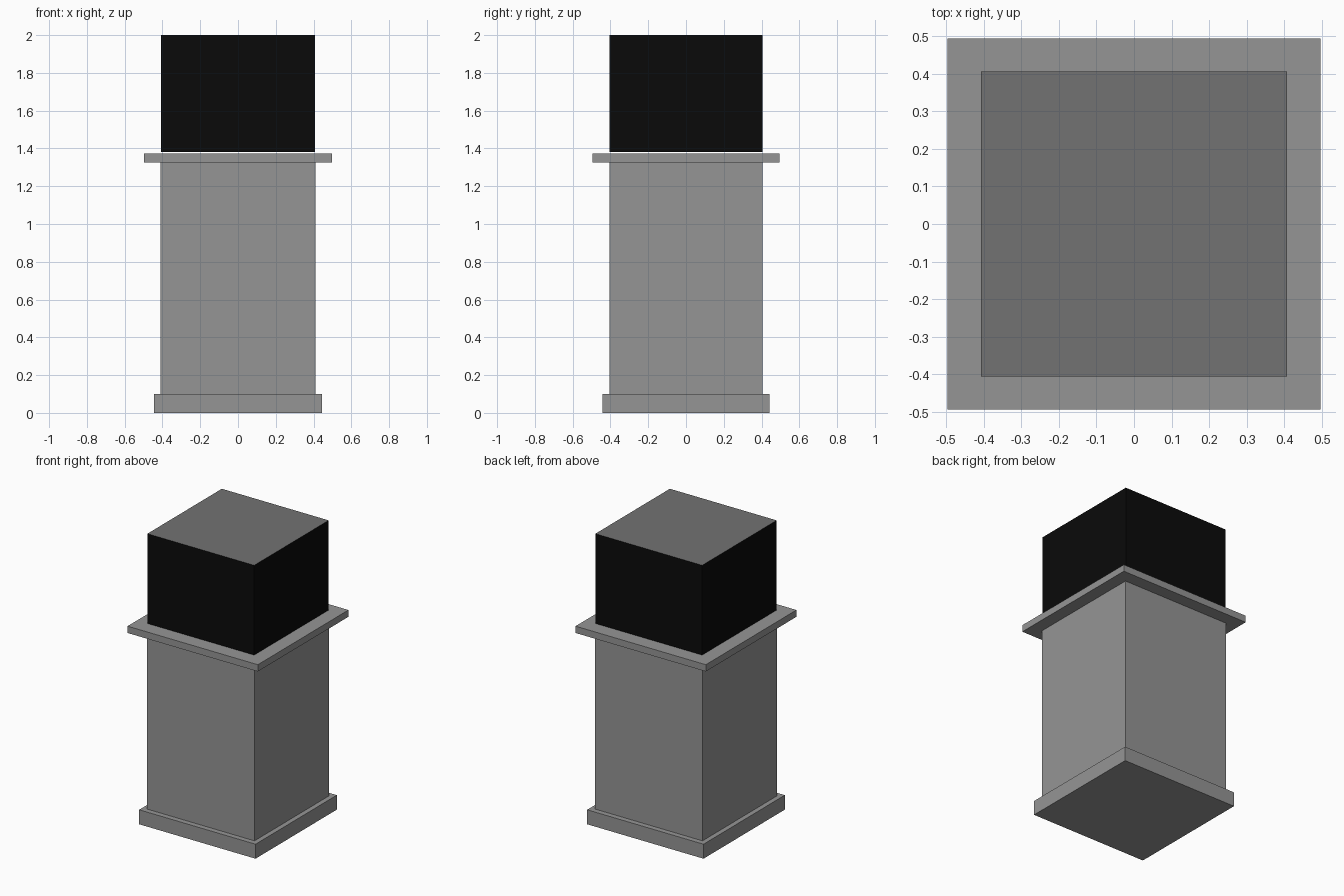
import bpy

cube = bpy.data.objects.get("Cube")
if cube:
    bpy.data.objects.remove(cube, do_unlink=True)


def material(name, value):
    mat = bpy.data.materials.new(name)
    mat.use_nodes = True
    colour = (value, value, value, 1)
    mat.diffuse_color = colour
    mat.node_tree.nodes["Principled BSDF"].inputs["Base Color"].default_value = colour
    return mat


stone = material("stone grey", 0.30)
lid = material("dark grey", 0.17)
black = material("black", 0.003)


def block(name, width, depth, bottom, top, *mats):
    bpy.ops.mesh.primitive_cube_add(size=1, location=(0, 0, (bottom + top) / 2))
    obj = bpy.context.object
    obj.name = name
    obj.scale = (width, depth, top - bottom)
    bpy.ops.object.transform_apply(location=False, rotation=False, scale=True)
    for mat in mats:
        obj.data.materials.append(mat)
    return obj


# Pedestal
block("plinth_base", 0.888, 0.886, 0, 0.10, stone)
block("pedestal_body", 0.82, 0.812, 0.10, 1.325, stone)
block("pedestal_cap", 0.994, 0.988, 1.325, 1.372, stone)

# Display case, floating just above the cap, with a grey top
case = block("display_case", 0.815, 0.812, 1.381, 2.0, black, lid)
for face in case.data.polygons:
    face.material_index = 1 if face.normal.z > 0.5 else 0
